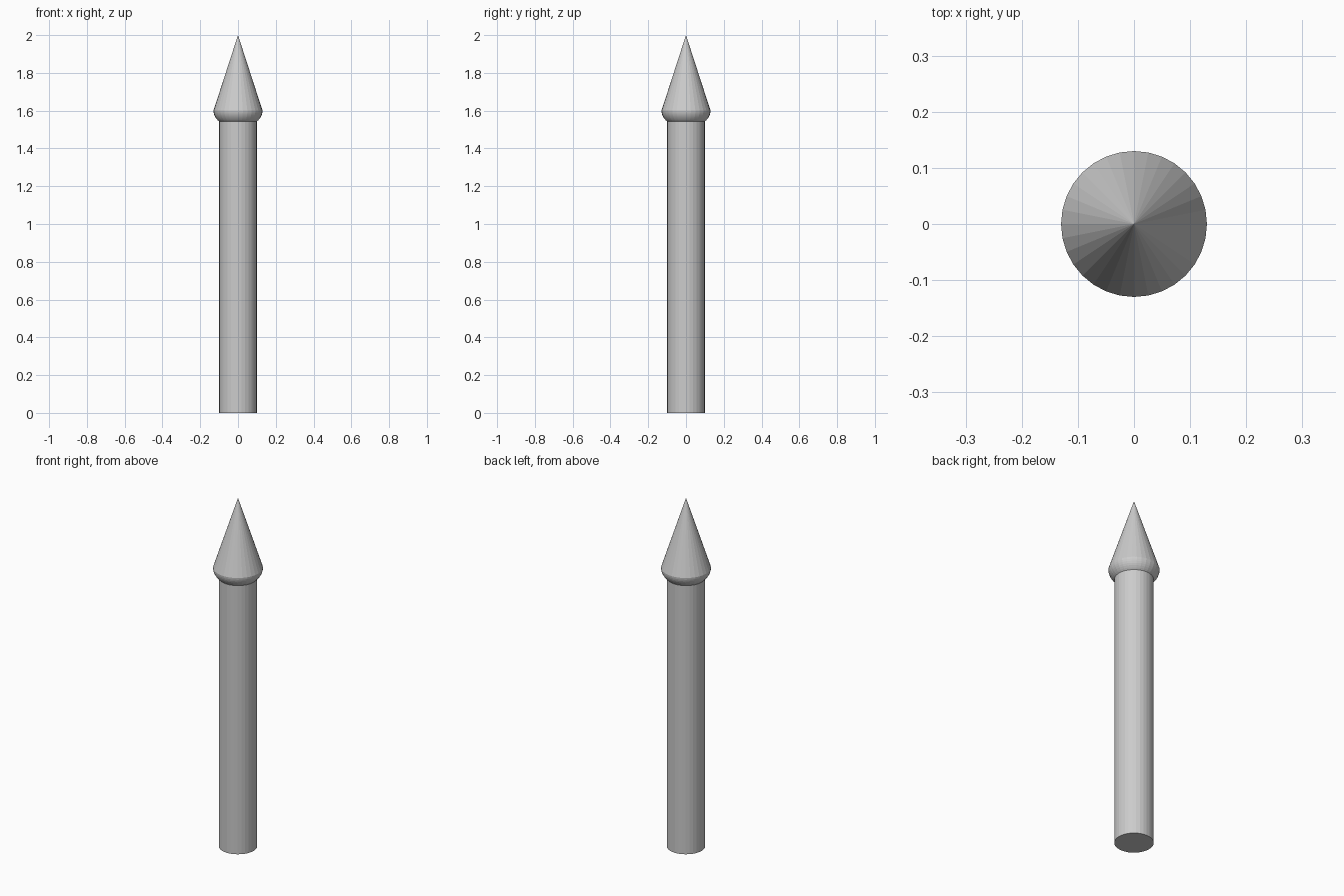
import bpy, bmesh, math

if "Cube" in bpy.data.objects:
    bpy.data.objects.remove(bpy.data.objects["Cube"])

SIDES = 32


def lathe(name, profile):
    """Revolve (radius, z) points around z; end points with radius 0 close the shape."""
    bm = bmesh.new()
    verts = [bm.verts.new((r, 0, z)) for r, z in profile]
    edges = [bm.edges.new(pair) for pair in zip(verts, verts[1:])]
    bmesh.ops.spin(bm, geom=verts + edges, cent=(0, 0, 0), axis=(0, 0, 1),
                   angle=math.tau, steps=SIDES, use_duplicate=False)
    bmesh.ops.remove_doubles(bm, verts=bm.verts, dist=1e-5)
    bmesh.ops.recalc_face_normals(bm, faces=bm.faces)
    mesh = bpy.data.meshes.new(name)
    bm.to_mesh(mesh)
    bm.free()
    obj = bpy.data.objects.new(name, mesh)
    bpy.context.collection.objects.link(obj)
    return obj


# Straight round post
lathe("post_shaft", [(0, 0), (0.1, 0), (0.1, 1.542), (0, 1.542)])

# Pointed finial: rounded underside flowing into a cone
underside = []
for i in range(7):
    a = math.radians(-40 + 40 * i / 6)
    underside.append((0.13 * math.cos(a), 1.6 + 0.09 * math.sin(a)))
lathe("pointed_finial", [(0, underside[0][1])] + underside + [(0, 2.0)])
